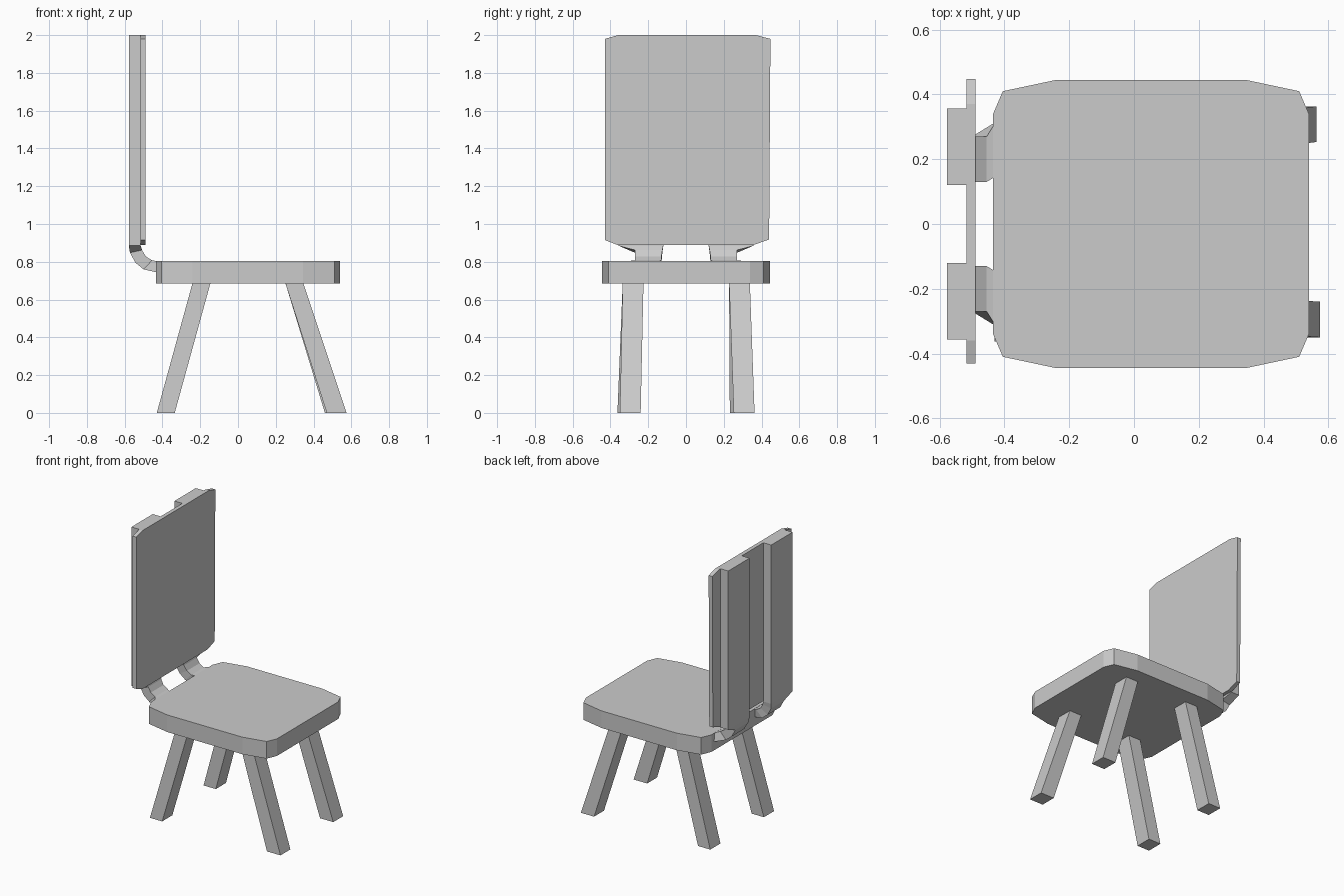
import bpy, bmesh
from mathutils import Vector

if "Cube" in bpy.data.objects:
    bpy.data.objects.remove(bpy.data.objects["Cube"])


def loft(name, sections):
    """Skin a list of matching closed cross-sections and cap both ends."""
    bm = bmesh.new()
    rings = [[bm.verts.new(p) for p in s] for s in sections]
    n = len(rings[0])
    for a, b in zip(rings, rings[1:]):
        for i in range(n):
            j = (i + 1) % n
            bm.faces.new((a[i], a[j], b[j], b[i]))
    bm.faces.new(rings[0])
    bm.faces.new(rings[-1])
    bmesh.ops.recalc_face_normals(bm, faces=bm.faces)
    mesh = bpy.data.meshes.new(name)
    bm.to_mesh(mesh)
    bm.free()
    obj = bpy.data.objects.new(name, mesh)
    bpy.context.collection.objects.link(obj)
    return obj


def rect(x0, x1, y0, y1, z):
    return [(x0, y0, z), (x1, y0, z), (x1, y1, z), (x0, y1, z)]


# Seat: chamfered twelve-sided slab
half = [(-0.435, 0.34), (-0.405, 0.41), (-0.24, 0.445),
        (0.345, 0.445), (0.51, 0.41), (0.54, 0.34)]
outline = half + [(x, -y) for x, y in reversed(half)]
loft("seat", [[(x, y, z) for x, y in outline] for z in (0.685, 0.805)])

# Backrest panel: thin board with clipped corners
panel = [(-0.43, 0.915), (-0.36, 0.888), (0.36, 0.89), (0.44, 0.918),
         (0.447, 1.98), (0.37, 2.0), (-0.36, 2.0), (-0.43, 1.98)]
loft("backrest_panel", [[(x, y, z) for y, z in panel] for x in (-0.517, -0.489)])

# Rear slats, each running down into a curved bracket that meets the seat
# Path stations: outer (x, z), inner (x, z), inside edge y, outside edge y
stations = [
    ((-0.578, 2.0), (-0.515, 2.0), 0.12, 0.357),
    ((-0.578, 0.885), (-0.515, 0.885), 0.12, 0.357),
    ((-0.572, 0.848), (-0.508, 0.862), 0.125, 0.27),
    ((-0.543, 0.795), (-0.488, 0.828), 0.13, 0.27),
    ((-0.500, 0.760), (-0.455, 0.808), 0.13, 0.27),
    ((-0.435, 0.745), (-0.430, 0.803), 0.145, 0.31),
    ((-0.420, 0.745), (-0.420, 0.803), 0.145, 0.31),
]
for side, s in (("left", -1), ("right", 1)):
    loft(side + "_slat_and_bracket",
         [[(o[0], s * a, o[1]), (i[0], s * a, i[1]),
           (i[0], s * b, i[1]), (o[0], s * b, o[1])]
          for o, i, a, b in stations])

# Splayed square legs: floor rectangle to seat rectangle
legs = {
    "front_leg_left": ((0.47, 0.575, -0.35, -0.24), (0.25, 0.345, -0.335, -0.225)),
    "front_leg_right": ((0.46, 0.563, 0.253, 0.363), (0.25, 0.345, 0.228, 0.338)),
    "back_leg_left": ((-0.43, -0.335, -0.363, -0.25), (-0.24, -0.145, -0.335, -0.225)),
    "back_leg_right": ((-0.43, -0.335, 0.232, 0.345), (-0.24, -0.145, 0.228, 0.338)),
}
for name, (foot, top) in legs.items():
    loft(name, [rect(*foot, 0.0), rect(*top, 0.69)])
